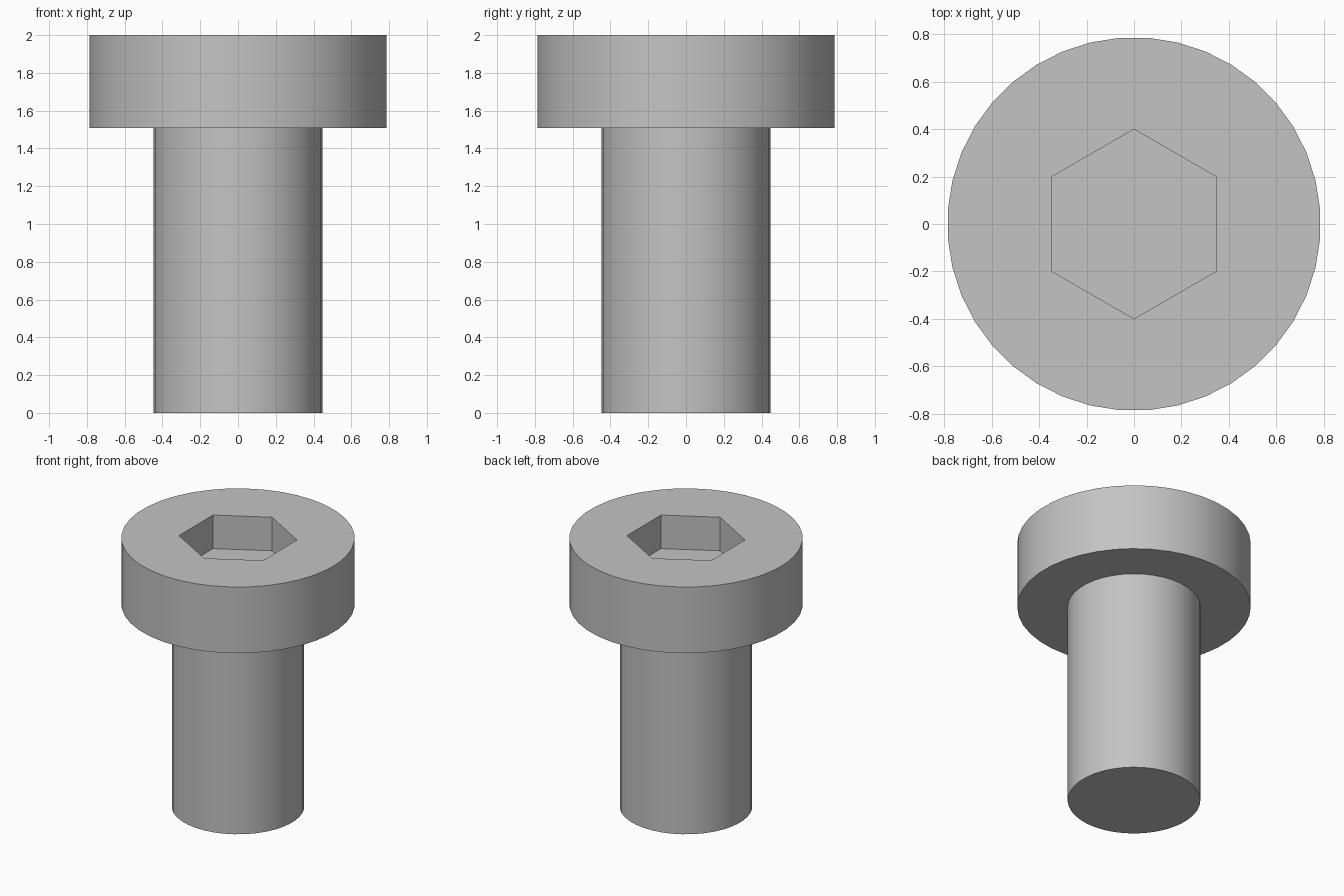
import bpy
import bmesh
from math import pi, radians
from mathutils import Matrix

cube = bpy.data.objects.get("Cube")
if cube:
    bpy.data.objects.remove(cube, do_unlink=True)

HEAD_RADIUS, SHANK_RADIUS, SOCKET_RADIUS = 0.788, 0.448, 0.4
HEIGHT, HEAD_BOTTOM, SOCKET_DEPTH = 2.0, 1.507, 0.25
SIDES = 40

# Plain grey metal
steel = bpy.data.materials.new("grey steel")
steel.use_nodes = True
grey = (0.55, 0.55, 0.55, 1)
steel.diffuse_color = grey
steel.node_tree.nodes["Principled BSDF"].inputs["Base Color"].default_value = grey


def ring(bm, radius, z, sides, turn=0.0):
    """Add a regular polygon of edges at height z."""
    place = Matrix.Translation((0, 0, z)) @ Matrix.Rotation(turn, 4, "Z")
    verts = bmesh.ops.create_circle(bm, segments=sides, radius=radius, matrix=place)["verts"]
    return list({e for v in verts for e in v.link_edges})


def bridge(bm, first, second):
    bmesh.ops.bridge_loops(bm, edges=first + second)


def cap(bm, edges):
    bmesh.ops.contextual_create(bm, geom=edges)


bm = bmesh.new()
turn = pi / SIDES

# Shank, shoulder and head wall, from the tip upwards
outline = [(SHANK_RADIUS, 0), (SHANK_RADIUS, HEAD_BOTTOM),
           (HEAD_RADIUS, HEAD_BOTTOM), (HEAD_RADIUS, HEIGHT)]
rings = [ring(bm, r, z, SIDES, turn) for r, z in outline]
for low, high in zip(rings, rings[1:]):
    bridge(bm, low, high)
cap(bm, rings[0])

# Hexagonal socket: rim face, walls and floor
rim = ring(bm, SOCKET_RADIUS, HEIGHT, 6, pi / 3)
floor = ring(bm, SOCKET_RADIUS, HEIGHT - SOCKET_DEPTH, 6, pi / 3)
bmesh.ops.triangle_fill(bm, edges=rings[-1] + rim, use_beauty=True)
bridge(bm, rim, floor)
cap(bm, floor)

bmesh.ops.recalc_face_normals(bm, faces=bm.faces)
mesh = bpy.data.meshes.new("socket_screw")
bm.to_mesh(mesh)
bm.free()
mesh.materials.append(steel)
screw = bpy.data.objects.new("socket_screw", mesh)
bpy.context.collection.objects.link(screw)

# Smooth round walls with sharp rims
bpy.ops.object.select_all(action="DESELECT")
screw.select_set(True)
bpy.context.view_layer.objects.active = screw
bpy.ops.object.shade_smooth_by_angle(angle=radians(30))
